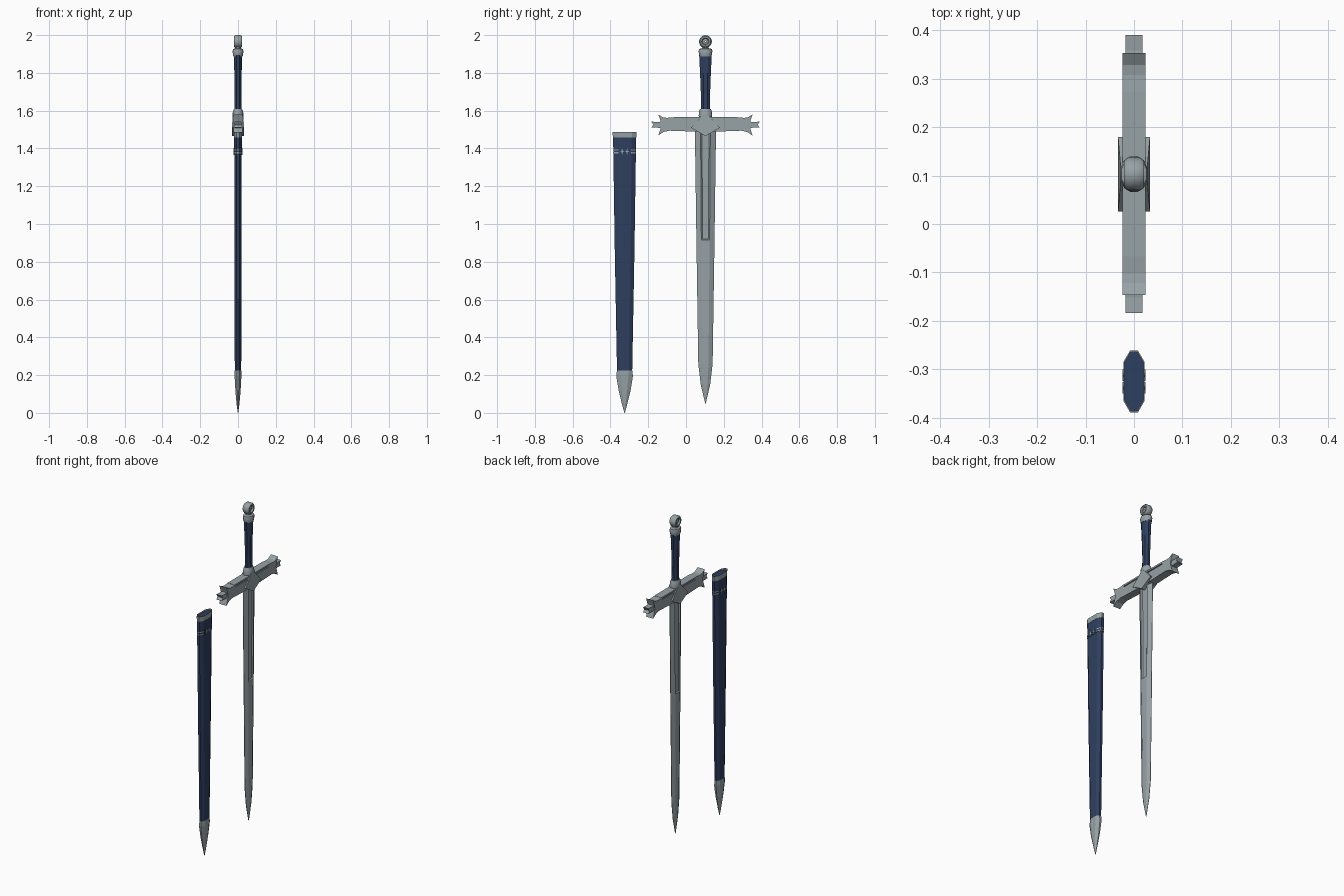
import bpy, bmesh, math

if "Cube" in bpy.data.objects:
    bpy.data.objects.remove(bpy.data.objects["Cube"])

def material(name, rgb):
    m = bpy.data.materials.new(name)
    m.diffuse_color = (*rgb, 1)
    m.use_nodes = True
    m.node_tree.nodes["Principled BSDF"].inputs["Base Color"].default_value = m.diffuse_color
    return m

STEEL = material("steel grey", (0.31, 0.36, 0.38))
NAVY = material("navy leather", (0.027, 0.05, 0.115))
SY, KY = 0.103, -0.325          # y centre of the sword and of the scabbard

def finish(name, bm, mats, smooth=False):
    bmesh.ops.recalc_face_normals(bm, faces=bm.faces[:])
    me = bpy.data.meshes.new(name)
    bm.to_mesh(me)
    bm.free()
    for m in mats:
        me.materials.append(m)
    ob = bpy.data.objects.new(name, me)
    bpy.context.collection.objects.link(ob)
    if smooth:
        bpy.ops.object.select_all(action='DESELECT')
        ob.select_set(True)
        bpy.context.view_layer.objects.active = ob
        bpy.ops.object.shade_smooth_by_angle(angle=math.radians(40))
    return ob

def loft(name, yc, sections, mat, cap=None, smooth=False):
    """sections: (z, [(x, y), ...]) joined in order, ends capped"""
    bm = bmesh.new()
    rings = [[bm.verts.new((x, y + yc, z)) for x, y in pts] for z, pts in sections]
    n = len(rings[0])
    for a, b in zip(rings, rings[1:]):
        for i in range(n):
            j = (i + 1) % n
            bm.faces.new((a[i], a[j], b[j], b[i]))
    bm.faces.new(rings[0])
    top = bm.faces.new(rings[-1])
    if cap:
        top.material_index = 1
    return finish(name, bm, [mat] + ([cap] if cap else []), smooth)

def ellipse(rx, ry, n=12):
    return [(rx * math.cos(2 * math.pi * (i + .5) / n), ry * math.sin(2 * math.pi * (i + .5) / n)) for i in range(n)]

def flat_oct(w, f, t, e):
    """long section: half width w, half flat f, half thickness t, half end e"""
    return [(t, -f), (t, f), (e, w), (-e, w), (-t, f), (-t, -f), (-e, -w), (e, -w)]

def plate(name, yc, pts, x0, x1, mat):
    """(y, z) outline extruded from x0 to x1"""
    bm = bmesh.new()
    f = bm.faces.new([bm.verts.new((x0, y + yc, z)) for y, z in pts])
    r = bmesh.ops.extrude_face_region(bm, geom=[f])
    for v in r["geom"]:
        if isinstance(v, bmesh.types.BMVert):
            v.co.x = x1
    return finish(name, bm, [mat])

def both(half):
    """mirror a half outline (y >= 0, top to bottom) across y = 0"""
    return half + [(-y, z) for y, z in reversed(half) if y > 0]

# blade with a shallow fuller in the upper part
def blade_section(w, f, t, d):
    g = f * 0.7
    side = [(0.001, -w), (t, -f), (t - d, -g), (t - d, g), (t, f), (0.001, w)]
    return side + [(-x, y) for x, y in reversed(side)]

loft("blade", SY, [(z, blade_section(*s)) for z, s in [
    (1.50, (.056, .026, .016, .006)), (.92, (.048, .022, .015, .006)),
    (.915, (.048, .022, .015, 0)), (.26, (.038, .016, .012, 0)),
    (.15, (.025, .010, .009, 0)), (.05, (.0015, .0008, .001, 0))]], STEEL)

# crossguard: body with flared prongs, recessed core, top rail, end tongues
body = both([(0, 1.550), (.16, 1.550), (.165, 1.565), (.205, 1.562), (.225, 1.565), (.25, 1.58),
             (.24, 1.553), (.232, 1.525), (.24, 1.497), (.25, 1.468), (.222, 1.487), (.19, 1.494), (0, 1.487)])
plate("guard_body", SY, body, -.024, .024, STEEL)
plate("guard_core", SY, both([(.17, 1.563), (.17, 1.54)]), -.018, .018, STEEL)
plate("guard_rail", SY, both([(.17, 1.566), (.17, 1.556)]), -.024, .024, STEEL)
for s, side in ((1, "right"), (-1, "left")):
    tongue = [(.20, 1.545), (.255, 1.540), (.287, 1.542), (.276, 1.525), (.287, 1.510), (.255, 1.510), (.20, 1.505)]
    plate("guard_tongue_" + side, SY, [(s * y, z) for y, z in tongue], -.018, .018, STEEL)

# kite shaped centre block, narrowed toward its top
block = plate("guard_centre", SY, both([(0, 1.59), (.022, 1.567), (.077, 1.51), (0, 1.465)]), -.033, .033, STEEL)
for v in block.data.vertices:
    if v.co.z > 1.55:
        v.co.x *= 0.85

# handle: collar, waisted grip, pommel cap, neck
loft("grip_collar", SY, [(z, ellipse(*r)) for z, r in [
    (1.55, (.028, .034)), (1.575, (.030, .037)), (1.60, (.026, .034)), (1.61, (.022, .029))]], STEEL, smooth=True)
loft("grip", SY, [(z, ellipse(*r, 8)) for z, r in [
    (1.60, (.020, .027)), (1.68, (.019, .026)), (1.80, (.021, .031)), (1.895, (.024, .036))]], NAVY)
loft("pommel_cap", SY, [(z, ellipse(*r)) for z, r in [
    (1.888, (.026, .033)), (1.897, (.028, .035)), (1.915, (.030, .038)), (1.926, (.027, .035)),
    (1.930, (.018, .022))]], STEEL, smooth=True)
loft("pommel_neck", SY, [(1.925, ellipse(.018, .02)), (1.945, ellipse(.012, .014))], STEEL, smooth=True)

# pommel ring around the x axis with a recessed hub
def wheel(name, profile, n=20):
    bm = bmesh.new()
    rings = []
    for i in range(n):
        a = 2 * math.pi * i / n
        rings.append([bm.verts.new((x, SY + r * math.sin(a), 1.966 + r * math.cos(a))) for x, r in profile])
    m = len(profile)
    for i in range(n):
        a, b = rings[i], rings[(i + 1) % n]
        for k in range(m):
            l = (k + 1) % m
            bm.faces.new((a[k], a[l], b[l], b[k]))
    return finish(name, bm, [STEEL], True)

wheel("pommel_ring", [(-.013, .034), (.013, .034), (.021, .028), (.021, .020), (.014, .015),
                      (-.014, .015), (-.021, .020), (-.021, .028)])
wheel("pommel_hub", [(-.012, .017), (.012, .017), (.016, .003), (-.016, .003)])

# scabbard body, throat rim with dark mouth, pointed chape
loft("scabbard", KY, [(.21, flat_oct(.040, .022, .017, .006)), (.85, flat_oct(.052, .031, .019, .007)),
                      (1.465, flat_oct(.061, .038, .020, .008))], NAVY)
loft("scabbard_throat", KY, [(1.457, flat_oct(.062, .039, .021, .008)), (1.487, flat_oct(.064, .040, .022, .008)),
                             (1.487, flat_oct(.061, .038, .020, .007)), (1.478, flat_oct(.061, .038, .020, .007))],
     STEEL, NAVY)
loft("scabbard_chape", KY, [(z, flat_oct(*s)) for z, s in [
    (0, (.0015, .001, .001, .0005)), (.05, (.015, .006, .008, .002)), (.12, (.032, .013, .014, .004)),
    (.195, (.044, .020, .018, .006)), (.225, (.0405, .0225, .0178, .006))]], STEEL)

# thin belt band in two strips, and star ornaments on both faces
for z in (1.374, 1.388):
    loft("scabbard_band", KY, [(z, flat_oct(.0615, .038, .0212, .009)),
                               (z + .006, flat_oct(.0615, .038, .0212, .009))], STEEL)
for s in (-1, 1):
    # clear centre of the band, then the ornaments on top
    plate("band_gap", KY, both([(.033, 1.397), (.033, 1.371)]), s * .018, s * .0218, NAVY)
    for c in (-.013, .013):
        star = []
        for i in range(8):
            r = (.019 if i % 4 == 0 else .012) if i % 2 == 0 else .005
            a = math.pi * i / 4
            star.append((c + r * math.sin(a), 1.384 + r * math.cos(a)))
        plate("band_ornament", KY, star, s * .018, s * .024, STEEL)
